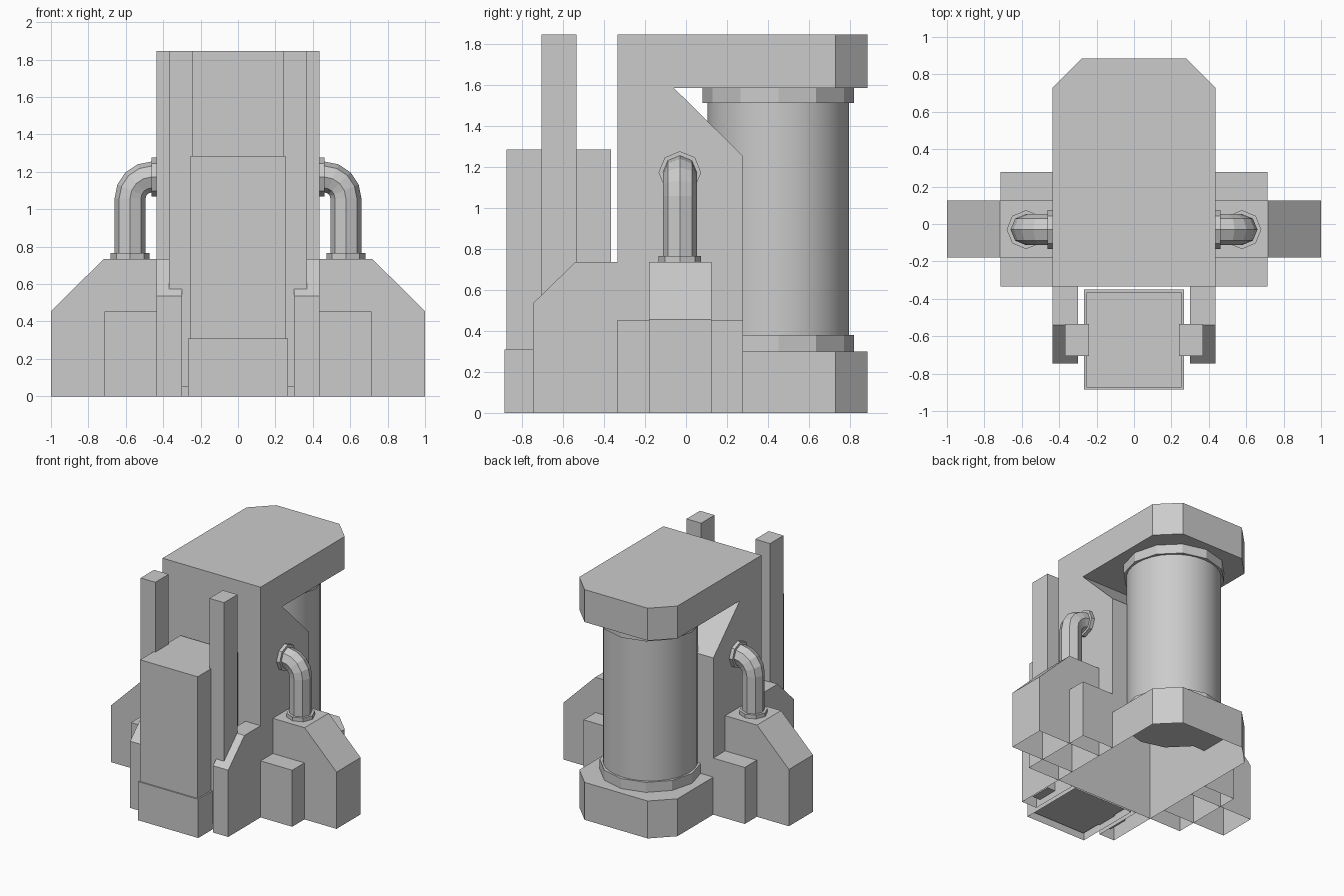
import bpy, bmesh, math
from mathutils import Vector

cube = bpy.data.objects.get("Cube")
if cube:
    bpy.data.objects.remove(cube, do_unlink=True)

GREY = (0.6, 0.6, 0.6, 1)
mat = bpy.data.materials.new("plain grey")
mat.use_nodes = True
mat.diffuse_color = GREY
mat.node_tree.nodes["Principled BSDF"].inputs["Base Color"].default_value = GREY


def finish(name, bm, open_bottom=False):
    """Fix normals, optionally remove the faces on the floor, make the object."""
    bmesh.ops.recalc_face_normals(bm, faces=bm.faces)
    if open_bottom:
        floor = [f for f in bm.faces if all(v.co.z < 0.001 for v in f.verts)]
        bmesh.ops.delete(bm, geom=floor, context='FACES')
    mesh = bpy.data.meshes.new(name)
    bm.to_mesh(mesh)
    bm.free()
    mesh.materials.append(mat)
    obj = bpy.data.objects.new(name, mesh)
    bpy.context.collection.objects.link(obj)
    return obj


def extrude(points, offset):
    """Closed outline extruded along an offset into a solid."""
    bm = bmesh.new()
    face = bm.faces.new([bm.verts.new(p) for p in points])
    out = bmesh.ops.extrude_face_region(bm, geom=[face], use_keep_orig=True)
    verts = [g for g in out['geom'] if isinstance(g, bmesh.types.BMVert)]
    bmesh.ops.translate(bm, vec=offset, verts=verts)
    return bm


def box(name, x0, x1, y0, y1, z0, z1, open_bottom=False):
    pts = [(x0, y0, z0), (x1, y0, z0), (x1, y1, z0), (x0, y1, z0)]
    return finish(name, extrude(pts, (0, 0, z1 - z0)), open_bottom)


def disc(name, sides, radius, centre, axis, depth):
    """Prism whose first corner lies on a main axis."""
    c, axis = Vector(centre), Vector(axis)
    v = Vector((0, 1, 0))
    u = v.cross(axis)
    pts = []
    for i in range(sides):
        a = 2 * math.pi * i / sides
        pts.append(c + radius * (math.cos(a) * u + math.sin(a) * v))
    return finish(name, extrude(pts, axis * depth))


def mirror_x(obj):
    mod = obj.modifiers.new("mirror", 'MIRROR')
    mod.use_axis[0] = True
    mod.use_mirror_merge = False


# Main frame: C-shaped side profile with chamfered rear corners
profile = [(-0.335, 0), (0.885, 0), (0.885, 0.3), (0.275, 0.3), (0.275, 1.255),
           (-0.06, 1.585), (0.885, 1.585), (0.885, 1.845), (-0.335, 1.845)]
bm = extrude([(-0.435, y, z) for y, z in profile], (0.87, 0, 0))
rear = [e for e in bm.edges if all(v.co.y > 0.88 for v in e.verts)
        and abs(e.verts[0].co.x - e.verts[1].co.x) < 0.01]
bmesh.ops.bevel(bm, geom=rear, offset=0.155, offset_type='OFFSET', segments=1, affect='EDGES')
finish("main_frame", bm, True)

# Tank with its two collars
tank = disc("tank", 32, 0.345, (0, 0.45, 0.3), (0, 0, 1), 1.285)
for p in tank.data.polygons:
    p.use_smooth = len(p.vertices) == 4
for name, z, h in (("tank_lower_collar", 0.3, 0.08), ("tank_upper_collar", 1.51, 0.075)):
    disc(name, 12, 0.37, (0, 0.45, z), (0, 0, 1), h)

# Front tower and its foot
box("front_tower", -0.255, 0.255, -0.875, -0.365, 0.05, 1.285)
box("front_tower_foot", -0.267, 0.267, -0.885, -0.35, 0, 0.31, True)

# Guide rails beside the tower
mirror_x(box("guide_rails", 0.24, 0.37, -0.705, -0.535, 0.05, 1.845))

# Flanks with sloped front tops
flank = [(-0.335, 0), (-0.745, 0), (-0.745, 0.535), (-0.54, 0.735), (-0.335, 0.735)]
mirror_x(finish("front_flanks", extrude([(0.3, y, z) for y, z in flank], (0.135, 0, 0)), True))

# Side blocks and sloped side buttresses
mirror_x(box("side_blocks", 0.435, 0.715, -0.335, 0.277, 0, 0.453, True))
arm = [(0.435, 0), (1, 0), (1, 0.455), (0.717, 0.735), (0.435, 0.735)]
mirror_x(finish("side_buttresses",
                extrude([(x, -0.18, z) for x, z in arm], (0, 0.305, 0)), True))

# Bent pipes: octagonal section swept up and into the frame
PX, PY, BEND, R = 0.577, -0.03, 0.115, 0.083
path = [(PX, 0.735, 0)]
for i in range(5):
    a = math.pi / 2 * i / 4
    path.append((PX - BEND + BEND * math.cos(a), 1.057 + BEND * math.sin(a), a))
path.append((0.435, 1.057 + BEND, math.pi / 2))
bm = bmesh.new()
rings = []
for x, z, a in path:
    ring = []
    for k in range(8):
        t = math.pi / 4 * k
        d = R * math.cos(t)
        ring.append(bm.verts.new((x + d * math.cos(a), PY + R * math.sin(t), z + d * math.sin(a))))
    rings.append(ring)
for r0, r1 in zip(rings, rings[1:]):
    for k in range(8):
        bm.faces.new((r0[k], r0[(k + 1) % 8], r1[(k + 1) % 8], r1[k]))
mirror_x(finish("side_pipes", bm))

# Pipe flanges
mirror_x(disc("pipe_lower_flanges", 8, 0.104, (PX, PY, 0.735), (0, 0, 1), 0.03))
mirror_x(disc("pipe_upper_flanges", 8, 0.104, (0.435, PY, 1.172), (1, 0, 0), 0.028))
